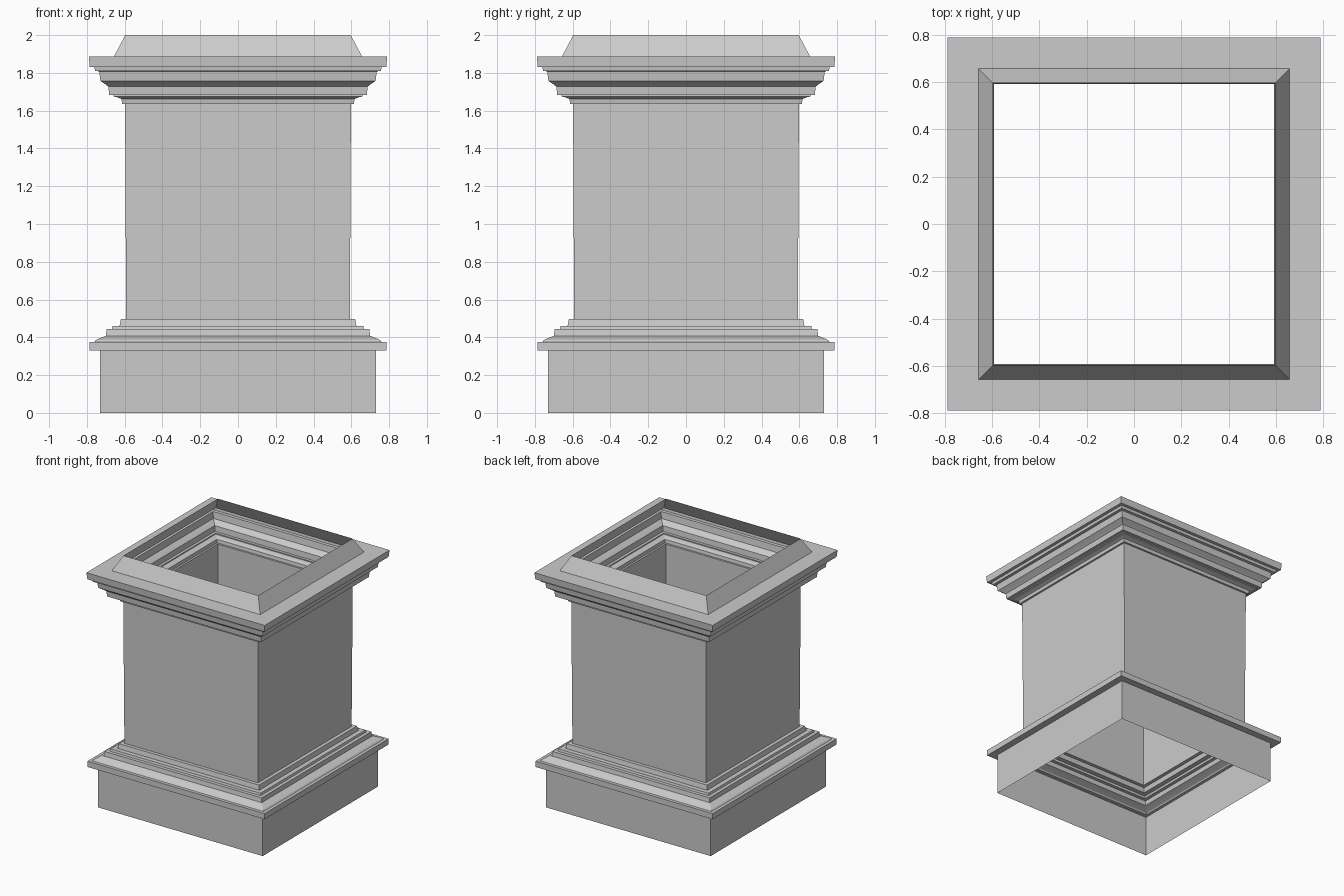
import bpy


def square_shell(name, profile):
    """Sweep a (half width, height) profile around a square, open at both ends."""
    verts = [(sx * r, sy * r, z) for r, z in profile
             for sx, sy in ((-1, -1), (1, -1), (1, 1), (-1, 1))]
    faces = [(4 * i + k, 4 * i + (k + 1) % 4, 4 * i + 4 + (k + 1) % 4, 4 * i + 4 + k)
             for i in range(len(profile) - 1) for k in range(4)]
    mesh = bpy.data.meshes.new(name)
    mesh.from_pydata(verts, [], faces)
    mesh.update()
    obj = bpy.data.objects.new(name, mesh)
    bpy.context.collection.objects.link(obj)
    return obj


# Plinth with projecting ledge
square_shell("plinth", [(0.73, 0), (0.73, 0.33), (0.785, 0.33), (0.785, 0.376), (0.76, 0.376)])

# Stepped base moulding, coved at the bottom
square_shell("base_moulding", [
    (0.76, 0.376), (0.752, 0.386), (0.725, 0.398), (0.70, 0.408),
    (0.695, 0.443), (0.668, 0.443), (0.664, 0.46), (0.627, 0.46),
    (0.62, 0.497), (0.592, 0.497)])

# Plain shaft, very slightly wider at the top
square_shell("shaft", [(0.592, 0.497), (0.598, 1.636)])

# Cornice moulding stepping outward
square_shell("cornice", [
    (0.598, 1.636), (0.613, 1.636), (0.617, 1.662), (0.637, 1.67),
    (0.66, 1.675), (0.66, 1.683), (0.682, 1.683), (0.686, 1.727),
    (0.70, 1.738), (0.728, 1.757), (0.735, 1.808), (0.757, 1.81),
    (0.76, 1.832), (0.785, 1.832), (0.79, 1.886), (0.657, 1.886)])

# Sloping open cap
square_shell("cap", [(0.657, 1.886), (0.597, 2.0)])
